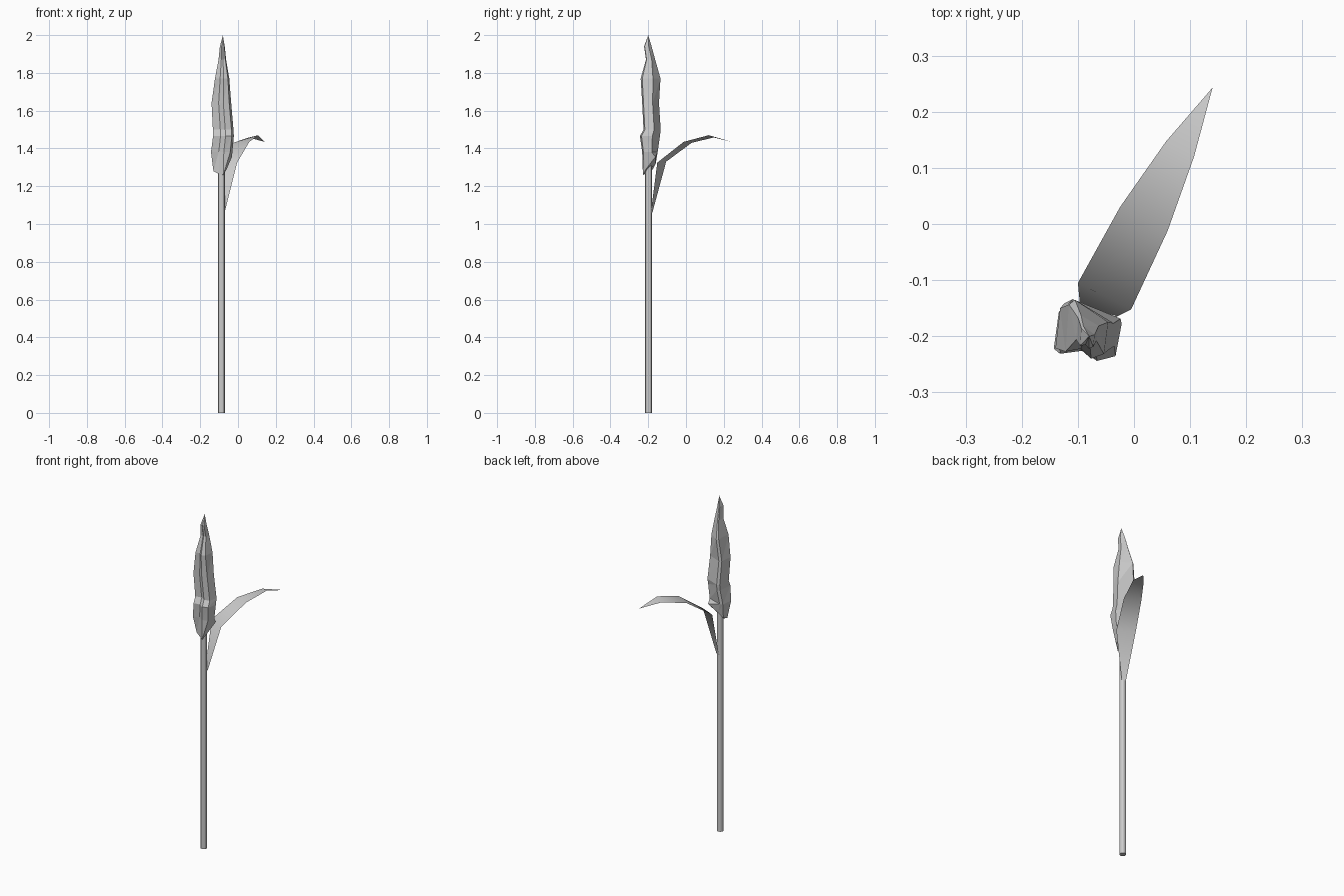
import bpy

if "Cube" in bpy.data.objects:
    bpy.data.objects.remove(bpy.data.objects["Cube"])


def make_mesh(name, verts, faces, smooth=False):
    mesh = bpy.data.meshes.new(name)
    mesh.from_pydata(verts, [], faces)
    mesh.update()
    obj = bpy.data.objects.new(name, mesh)
    bpy.context.collection.objects.link(obj)
    for p in mesh.polygons:
        p.use_smooth = smooth
    return obj


# Straight round stem
STEM_TOP = 1.36
bpy.ops.mesh.primitive_cylinder_add(vertices=12, radius=0.018, depth=STEM_TOP,
                                    location=(-0.088, -0.198, STEM_TOP / 2))
stem = bpy.context.object
stem.name = "stem"
bpy.ops.object.shade_smooth_by_angle()

# Arching leaf: left and right edge point at each station, closing at a tip
leaf_edges = [
    ((-0.093, -0.178, 1.06), (-0.071, -0.186, 1.06)),
    ((-0.10, -0.105, 1.33), (-0.005, -0.152, 1.325)),
    ((-0.025, 0.03, 1.43), (0.06, -0.012, 1.435)),
    ((0.057, 0.147, 1.458), (0.107, 0.12, 1.470)),
]
verts = [p for pair in leaf_edges for p in pair] + [(0.14, 0.243, 1.435)]
faces = [(2 * i, 2 * i + 1, 2 * i + 3, 2 * i + 2) for i in range(3)] + [(6, 7, 8)]
make_mesh("leaf", verts, faces, smooth=True)

# Faceted flower bud: one irregular section fitted to the bounds of each level
section = [(0.0, 0.12), (0.36, 0.17), (0.6, 0.0), (0.9, 0.08),
           (1.0, 0.62), (0.22, 1.0), (0.08, 0.92)]
# z, x min, x max, y min, y max
levels = [
    (1.38, -0.143, -0.03, -0.232, -0.15),
    (1.465, -0.132, -0.022, -0.244, -0.138),
    (1.50, -0.133, -0.024, -0.225, -0.134),
    (1.64, -0.14, -0.036, -0.232, -0.143),
    (1.77, -0.122, -0.046, -0.24, -0.135),
    (1.87, -0.103, -0.063, -0.212, -0.163),
    (1.94, -0.096, -0.07, -0.222, -0.182),
]
# Slanted lower rim of the bud, lowest at the front
verts = [(-0.13, -0.205, 1.28), (-0.1, -0.215, 1.265), (-0.078, -0.228, 1.26),
         (-0.06, -0.212, 1.29), (-0.032, -0.162, 1.355), (-0.1, -0.16, 1.32),
         (-0.125, -0.175, 1.29)]
n = len(section)
for z, x0, x1, y0, y1 in levels:
    verts += [(x0 + u * (x1 - x0), y0 + v * (y1 - y0), z) for u, v in section]
faces = [tuple(reversed(range(n)))]
for k in range(len(levels)):
    for i in range(n):
        a, b = k * n + i, k * n + (i + 1) % n
        faces += [(a, b, b + n), (a, b + n, a + n)]
tip = len(verts)
verts.append((-0.08, -0.2, 2.0))
last = tip - n
faces += [(last + i, last + (i + 1) % n, tip) for i in range(n)]
make_mesh("flower_bud", verts, faces)
